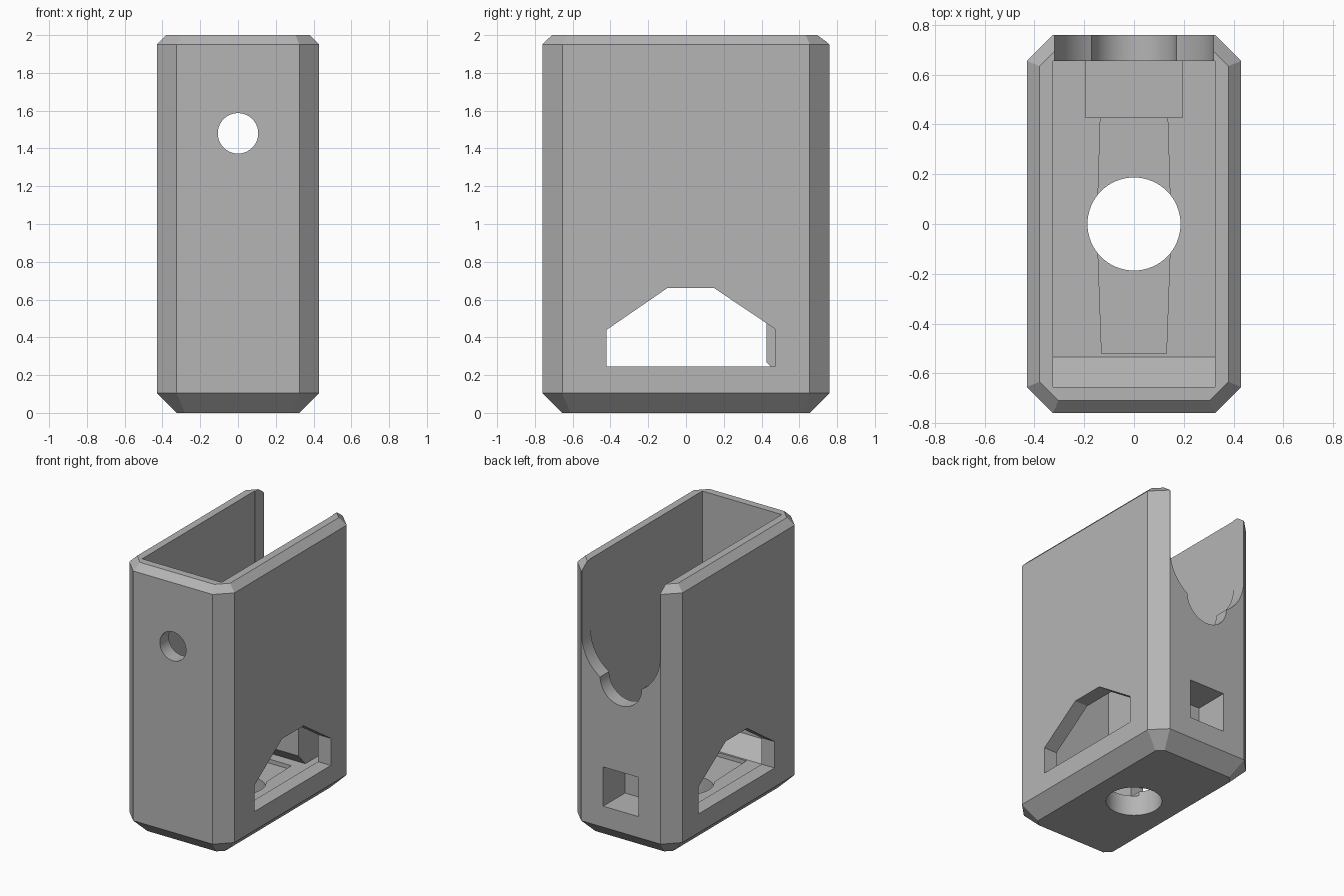
import bpy, bmesh, math
from mathutils import Vector

cube = bpy.data.objects.get("Cube")
if cube:
    bpy.data.objects.remove(cube, do_unlink=True)

grey = bpy.data.materials.new("light_grey")
grey.use_nodes = True
colour = (0.46, 0.46, 0.46, 1)
grey.diffuse_color = colour
grey.node_tree.nodes["Principled BSDF"].inputs["Base Color"].default_value = colour


def loft(name, rings):
    """Closed solid through matching rings of points."""
    bm = bmesh.new()
    loops = [[bm.verts.new(p) for p in ring] for ring in rings]
    n = len(loops[0])
    for a, b in zip(loops, loops[1:]):
        for i in range(n):
            j = (i + 1) % n
            bm.faces.new((a[i], a[j], b[j], b[i]))
    bm.faces.new(loops[0])
    bm.faces.new(loops[-1])
    bmesh.ops.recalc_face_normals(bm, faces=bm.faces)
    mesh = bpy.data.meshes.new(name)
    bm.to_mesh(mesh)
    bm.free()
    obj = bpy.data.objects.new(name, mesh)
    obj.data.materials.append(grey)
    bpy.context.collection.objects.link(obj)
    return obj


def prism(name, profile, axis, lo, hi):
    """Extrude a 2D profile along one axis from lo to hi."""
    def place(p, t):
        c = list(p)
        c.insert("xyz".index(axis), t)
        return Vector(c)
    return loft(name, [[place(p, t) for p in profile] for t in (lo, hi)])


def box(name, x, y, z):
    return prism(name, [(-x, y[0]), (x, y[0]), (x, y[1]), (-x, y[1])], "z", *z)


def arc(cx, cy, r, start, end, steps):
    angles = [math.radians(start + (end - start) * i / steps) for i in range(steps + 1)]
    return [(cx + r * math.cos(a), cy + r * math.sin(a)) for a in angles]


def circle(cx, cy, r, steps=64):
    return arc(cx, cy, r, 0, 360, steps)[:-1]


def combine(target, tool, operation="DIFFERENCE"):
    mod = target.modifiers.new("combine", "BOOLEAN")
    mod.operation, mod.object, mod.solver = operation, tool, "EXACT"
    bpy.context.view_layer.objects.active = target
    bpy.ops.object.modifier_apply(modifier=mod.name)
    bpy.data.objects.remove(tool, do_unlink=True)


# Outer shell: chamfered octagonal block
def octagon(inset, z):
    x, y = 0.43 - inset, 0.76 - inset
    c = 0.105 - inset * (2 - math.sqrt(2))
    return [(x, y - c, z), (x - c, y, z), (c - x, y, z), (-x, y - c, z),
            (-x, c - y, z), (c - x, -y, z), (x - c, -y, z), (x, c - y, z)]


housing = loft("housing", [octagon(0.105, 0), octagon(0, 0.105),
                           octagon(0, 1.95), octagon(0.05, 2)])

# Open cavity with a ramp at the front of its floor
FLOOR = 0.18
combine(housing, prism("cavity", [(-0.655, FLOOR + 0.12), (-0.535, FLOOR), (0.655, FLOOR),
                                  (0.655, 2.2), (-0.655, 2.2)], "x", -0.325, 0.325))

# Deep rounded slot in the back wall, with a smaller notch below it
slot = [(0.32, 2.2), (-0.32, 2.2)] + arc(0, 1.48, 0.32, 180, 360, 48)
combine(housing, prism("back_slot", slot, "y", 0.6, 0.9))
combine(housing, prism("back_notch", circle(0, 1.21, 0.17), "y", 0.6, 0.9))

# Round hole in the front wall, drain hole in the floor
combine(housing, prism("front_hole", circle(0, 1.48, 0.107), "y", -0.9, -0.6))
combine(housing, prism("floor_hole", circle(0, 0, 0.187), "z", -0.1, 0.5))

# Shallow tapered groove along the floor
half = [(0.135, 0.43), (0.145, 0.1), (0.145, -0.1), (0.13, -0.52)]
groove = half + [(-x, y) for x, y in reversed(half)]
combine(housing, prism("groove", groove, "z", FLOOR - 0.03, FLOOR + 0.03))

# Side windows through both walls
window = [(-0.42, 0.245), (0.47, 0.245), (0.47, 0.445),
          (0.15, 0.66), (-0.10, 0.66), (-0.42, 0.44)]
combine(housing, prism("side_windows", window, "x", -0.6, 0.6))

# Socket block inside the back wall, with a blind square pocket
block = [(0.70, FLOOR - 0.05), (0.555, FLOOR - 0.05), (0.425, 0.27),
         (0.425, 0.62), (0.70, 0.62)]
combine(housing, prism("socket_block", block, "x", -0.195, 0.195), "UNION")
combine(housing, box("socket_pocket", 0.145, (0.505, 0.9), (0.26, 0.55)))

# Smooth round walls, keep chamfers sharp
bpy.ops.object.select_all(action="DESELECT")
housing.select_set(True)
bpy.context.view_layer.objects.active = housing
bpy.ops.object.shade_smooth_by_angle(angle=math.radians(25))
